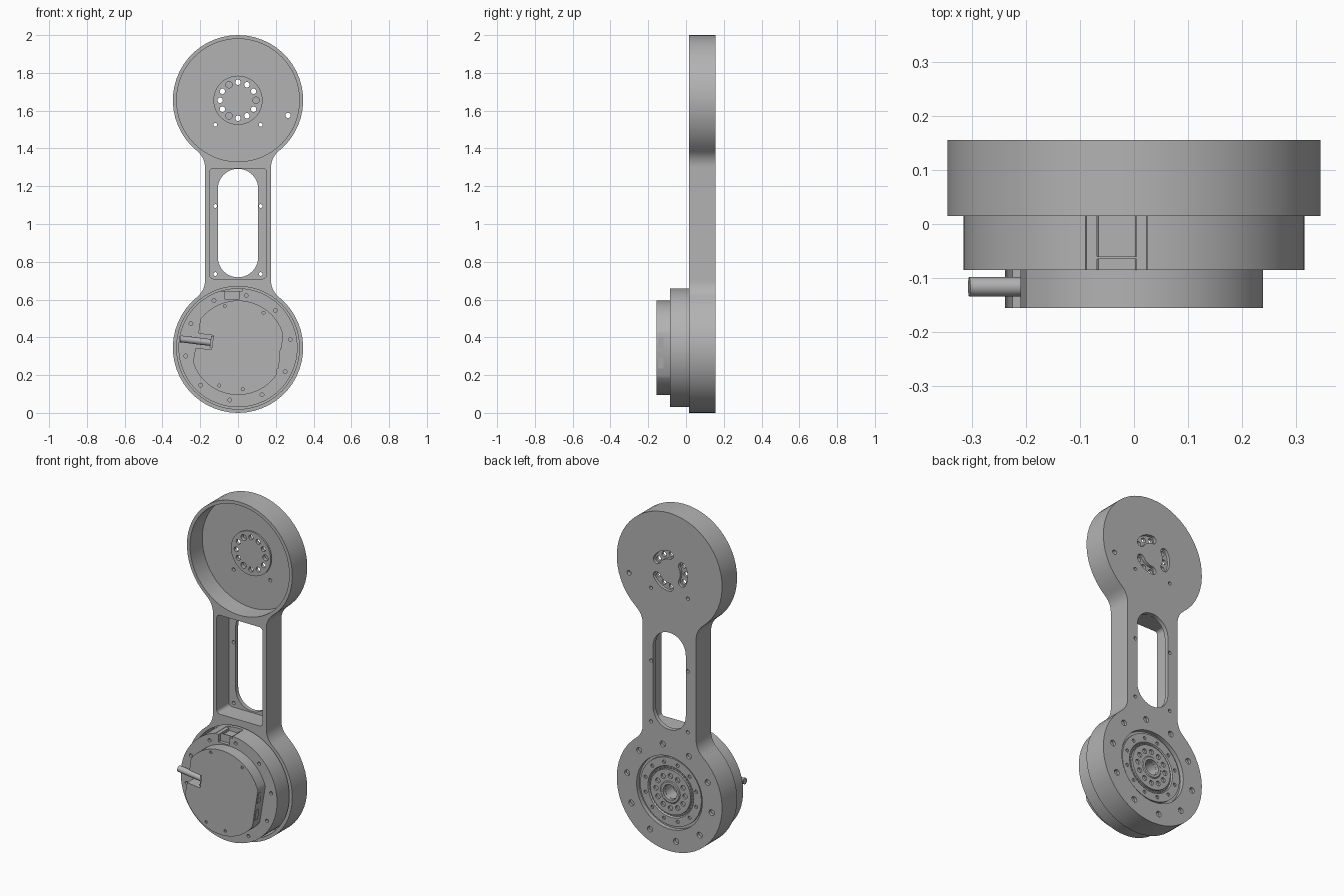
import bpy, bmesh, math
from math import cos, sin, radians
from mathutils import Vector, Matrix

if "Cube" in bpy.data.objects:
    bpy.data.objects.remove(bpy.data.objects["Cube"])

grey = bpy.data.materials.new("machined_grey")
grey.use_nodes = True
GREY = (0.45, 0.45, 0.45, 1)
grey.diffuse_color = GREY
grey.node_tree.nodes["Principled BSDF"].inputs["Base Color"].default_value = GREY

R = 0.345              # end radius of the link
UP, LOW = 1.655, 0.345   # joint centre heights
FRONT, BACK = 0.015, 0.155
FLOOR = 0.13


# ---------- helpers ----------
def arc(cx, cz, r, a0, a1, n):
    return [(cx + r * cos(radians(a0 + (a1 - a0) * i / n)),
             cz + r * sin(radians(a0 + (a1 - a0) * i / n))) for i in range(n + 1)]


def circle(cx, cz, r, n=48):
    return arc(cx, cz, r, 0, 360, n)[:-1]


def ring(cz, r, angles):
    return [(r * cos(radians(a)), cz + r * sin(radians(a))) for a in angles]


def rounded(x0, x1, z0, z1, r, n=6):
    pts = []
    for cx, cz, a in ((x1 - r, z1 - r, 0), (x0 + r, z1 - r, 90),
                      (x0 + r, z0 + r, 180), (x1 - r, z0 + r, 270)):
        pts += arc(cx, cz, r, a, a + 90, n)
    return pts


def prisms(name, outlines, y0, y1):
    """Extrude one or more x-z outlines along y into a single object."""
    bm = bmesh.new()
    for pts in outlines:
        face = bm.faces.new([bm.verts.new((x, y0, z)) for x, z in pts])
        out = bmesh.ops.extrude_face_region(bm, geom=[face])
        moved = [v for v in out["geom"] if isinstance(v, bmesh.types.BMVert)]
        bmesh.ops.translate(bm, verts=moved, vec=(0, y1 - y0, 0))
    bmesh.ops.remove_doubles(bm, verts=bm.verts, dist=1e-5)
    bmesh.ops.recalc_face_normals(bm, faces=bm.faces)
    return finish(name, bm)


def finish(name, bm):
    me = bpy.data.meshes.new(name)
    bm.to_mesh(me)
    bm.free()
    me.materials.append(grey)
    ob = bpy.data.objects.new(name, me)
    bpy.context.collection.objects.link(ob)
    return ob


def cut(ob, outlines, y0, y1, operation='DIFFERENCE'):
    """Boolean the extruded outlines into the object."""
    tool = prisms("cutter", outlines, y0, y1)
    mod = ob.modifiers.new("cut", 'BOOLEAN')
    mod.operation, mod.solver, mod.object = operation, 'EXACT', tool
    bpy.context.view_layer.update()
    graph = bpy.context.evaluated_depsgraph_get()
    mesh = bpy.data.meshes.new_from_object(ob.evaluated_get(graph))
    ob.modifiers.clear()
    ob.data = mesh
    bpy.data.objects.remove(tool)


def holes(ob, centres, r, y0, y1, n=14):
    cut(ob, [circle(x, z, r, n) for x, z in centres], y0, y1)


def lathe(name, profile, cz, n=64):
    """Spin a closed (radius, y) profile around the joint axis."""
    bm = bmesh.new()
    verts = [bm.verts.new((r, y, 0)) for r, y in profile]
    edges = [bm.edges.new((verts[i - 1], verts[i])) for i in range(len(verts))]
    bmesh.ops.spin(bm, geom=verts + edges, axis=(0, 1, 0), cent=(0, 0, 0),
                   angle=math.tau, steps=n, use_merge=True)
    bmesh.ops.remove_doubles(bm, verts=bm.verts, dist=1e-5)
    bmesh.ops.translate(bm, verts=bm.verts, vec=(0, 0, cz))
    bmesh.ops.recalc_face_normals(bm, faces=bm.faces)
    return finish(name, bm)


def rod(name, a, b, r, n=20):
    a, b = Vector(a), Vector(b)
    bm = bmesh.new()
    turn = (b - a).to_track_quat('Z', 'Y').to_matrix().to_4x4()
    bmesh.ops.create_cone(bm, cap_ends=True, segments=n, radius1=r, radius2=r,
                          depth=(b - a).length,
                          matrix=Matrix.Translation((a + b) / 2) @ turn)
    return finish(name, bm)


# ---------- link arm: two round ends joined by a filleted neck ----------
quarter = arc(0, UP, R, 90, -51.2, 20) + arc(0.285, 1.30, 0.11, 128.8, 180, 8)
half = quarter + [(x, 2 - z) for x, z in reversed(quarter)]
outline = half + [(-x, z) for x, z in reversed(half[1:-1])]
arm = prisms("link_arm", [outline], FRONT, BACK)

# cups, neck pocket and windows
cut(arm, [circle(0, UP, 0.325, 64), circle(0, LOW, 0.325, 64),
          rounded(-0.15, 0.15, 0.71, 1.295, 0.02)], FRONT - 0.1, FLOOR)
cut(arm, [rounded(-0.107, 0.107, 0.718, 1.292, 0.1065, 10),
          circle(0, LOW, 0.215, 64)], 0.1, 0.2)

# screw holes through the arm
holes(arm, [(s * 0.12, z) for s in (-1, 1) for z in (0.735, 1.095, 1.525)], 0.01, 0.1, 0.2)
holes(arm, [(0.265, 1.575)], 0.014, 0.1, 0.2)
bolt_angles = [9 + 36 * i for i in range(10)]
holes(arm, ring(LOW, 0.28, bolt_angles), 0.017, FLOOR + 0.008, 0.2)

# mounting boss in the upper cup, with curved slots behind it
cut(arm, [circle(0, UP, 0.13, 48)], 0.12, 0.14, 'UNION')
slots = []
for mid in (60, 180, 300):
    ends = ring(UP, 0.095, (mid - 30, mid + 30))
    slots.append(arc(0, UP, 0.119, mid - 30, mid + 30, 10)
                 + arc(*ends[1], 0.024, mid + 30, mid + 210, 8)[1:-1]
                 + arc(0, UP, 0.071, mid + 30, mid - 30, 10)
                 + arc(*ends[0], 0.024, mid + 150, mid + 330, 8)[1:-1])
cut(arm, slots, 0.137, 0.2)
holes(arm, ring(UP, 0.095, [a for a in range(0, 360, 30) if a % 120]), 0.0145, 0.1, 0.2)
holes(arm, ring(UP, 0.095, (0, 120, 240)), 0.0175, 0.1, 0.142)

# ---------- motor body ----------
body = prisms("motor_body", [circle(0, LOW, 0.315, 64)], -0.085, FLOOR)
cut(body, [rounded(-0.09, 0.025, 0.645, 0.7, 0.002, 1)], -0.2, FRONT)
cut(body, [rounded(-0.068, 0.005, 0.6, 0.7, 0.002, 1)], -0.2, -0.065)
cut(body, [rounded(-0.068, 0.005, 0.63, 0.7, 0.002, 1)], -0.06, FRONT)
holes(body, ring(LOW, 0.28, bolt_angles), 0.01, -0.2, -0.07)

# ---------- motor cap with side flats and cable notch ----------
cap_outline = (arc(0, LOW, 0.25, 17.5, 143, 28)
               + [(-0.21, 0.42), (-0.13, 0.41), (-0.14, 0.335), (-0.225, 0.345)]
               + arc(0, LOW, 0.25, 197.5, 324, 28))
cap = prisms("motor_cap", [cap_outline], -0.155, -0.084)
holes(cap, [(-0.07, 0.565), (0.135, 0.53), (-0.1, 0.145), (0.025, 0.125)], 0.008, -0.2, -0.147, 10)

# cable and its clamp
rod("cable", (-0.305, -0.116, 0.392), (-0.125, -0.116, 0.37), 0.018)
prisms("cable_clamp", [[(-0.15, 0.345), (-0.13, 0.342), (-0.122, 0.405), (-0.142, 0.407)]],
       -0.145, -0.085)

# sockets on the flat side of the cap
for i, z in enumerate((0.265, 0.37)):
    x = 0.211 + (z - 0.27) * 0.15
    prisms(f"side_socket_{i + 1}", [[(x - 0.03, z - 0.03), (x + 0.004, z - 0.03),
                                     (x + 0.012, z + 0.03), (x - 0.03, z + 0.03)]], -0.148, -0.12)

# ---------- output flange on the back ----------
flange = lathe("output_flange", [
    (0.045, 0.12), (0.2, 0.12), (0.2, 0.142), (0.15, 0.142), (0.145, 0.132),
    (0.132, 0.132), (0.132, 0.146), (0.065, 0.146), (0.06, 0.15), (0.045, 0.15)], LOW)
holes(flange, ring(LOW, 0.172, range(15, 375, 30)), 0.01, 0.132, 0.2)
holes(flange, ring(LOW, 0.095, range(0, 360, 30)), 0.0145, 0.134, 0.2)
holes(body, [(0, LOW)], 0.044, 0.06, 0.2, 32)
prisms("bearing_balls", [circle(x, z, 0.005, 6) for x, z in
                         ring(LOW, 0.1385, range(0, 360, 8))], 0.131, 0.138)

# ---------- shading ----------
for ob in bpy.data.objects:
    ob.select_set(ob.type == 'MESH')
bpy.context.view_layer.objects.active = arm
bpy.ops.object.shade_smooth_by_angle(angle=radians(30))
